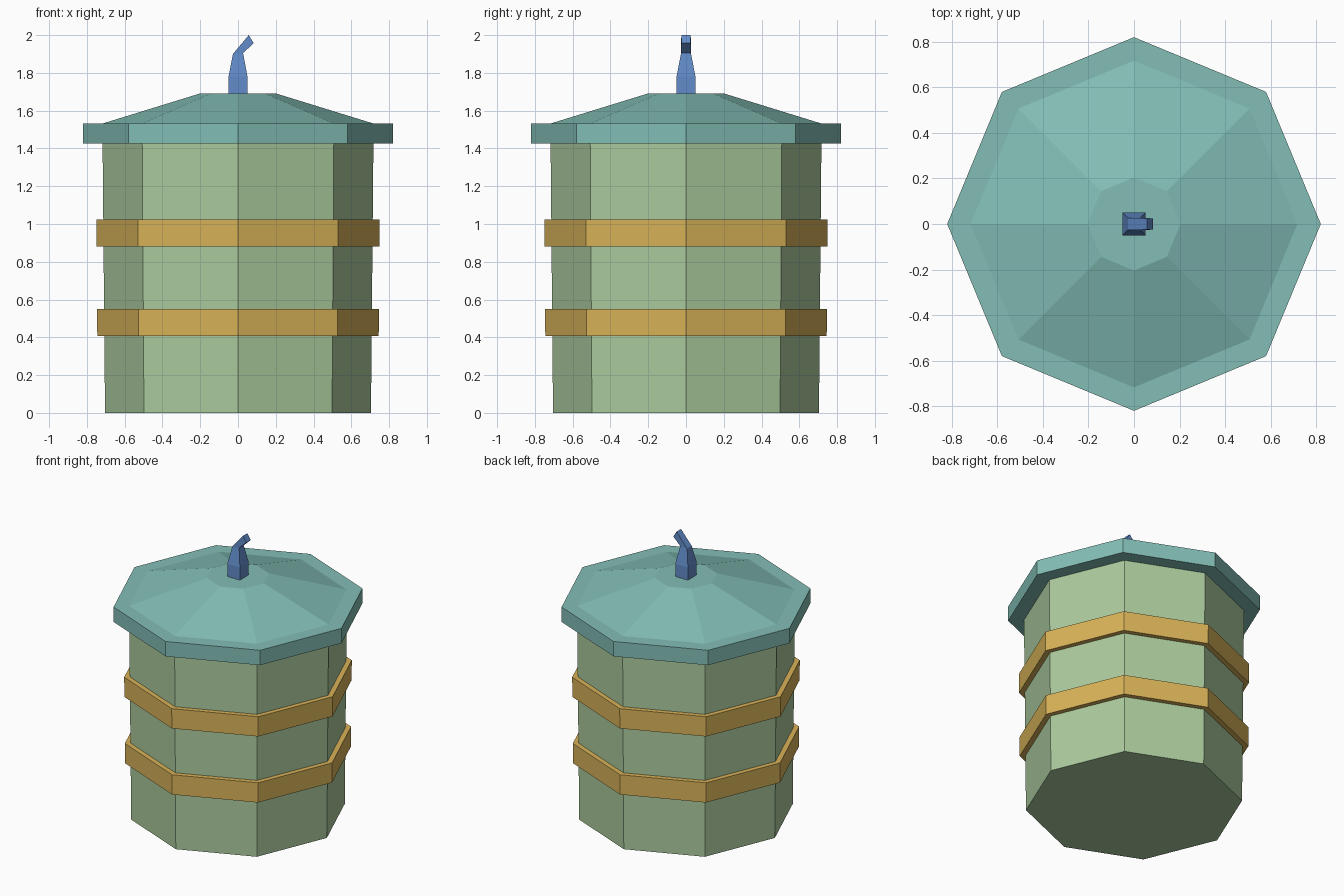
import bpy
import bmesh
import math

if "Cube" in bpy.data.objects:
    bpy.data.objects.remove(bpy.data.objects["Cube"])

SIDES = 8


def material(name, rgb):
    m = bpy.data.materials.new(name)
    lin = [((c / 255 + 0.055) / 1.055) ** 2.4 for c in rgb]
    m.diffuse_color = (*lin, 1.0)
    m.use_nodes = True
    m.node_tree.nodes["Principled BSDF"].inputs["Base Color"].default_value = m.diffuse_color
    return m


green = material("sage_green", (172, 203, 158))
gold = material("ochre_gold", (216, 178, 88))
teal = material("soft_teal", (131, 190, 182))
blue = material("dusty_blue", (97, 139, 200))


def loft(name, rings, mat):
    """Skin a closed solid through rings of points with equal counts."""
    bm = bmesh.new()
    loops = [[bm.verts.new(p) for p in ring] for ring in rings]
    n = len(loops[0])
    for a, b in zip(loops, loops[1:]):
        for i in range(n):
            j = (i + 1) % n
            bm.faces.new((a[i], a[j], b[j], b[i]))
    bm.faces.new(loops[0][::-1])
    bm.faces.new(loops[-1])
    bmesh.ops.recalc_face_normals(bm, faces=bm.faces)
    mesh = bpy.data.meshes.new(name)
    bm.to_mesh(mesh)
    bm.free()
    mesh.materials.append(mat)
    obj = bpy.data.objects.new(name, mesh)
    bpy.context.collection.objects.link(obj)
    return obj


def octagonal(name, profile, mat):
    """Eight-sided solid from (radius, height) pairs."""
    angles = [2 * math.pi * i / SIDES for i in range(SIDES)]
    return loft(name, [[(r * math.cos(a), r * math.sin(a), z) for a in angles]
                       for r, z in profile], mat)


# Slightly flaring body
octagonal("body", [(0.704, 0.0), (0.717, 1.43)], green)

# Two raised hoops
for label, z0, z1, r in (("lower_band", 0.407, 0.549, 0.745),
                         ("upper_band", 0.882, 1.024, 0.749)):
    octagonal(label, [(r, z0), (r + 0.001, z1)], gold)

# Lid: flat rim, then a low sloping roof with a flat top
octagonal("lid", [(0.82, 1.425), (0.82, 1.532), (0.717, 1.532),
                  (0.204, 1.69)], teal)

# Bent square handle: left and right edge of each section, half depth
sections = [((-0.05, 1.685), (0.05, 1.685), 0.05),
            ((-0.05, 1.78), (0.05, 1.78), 0.05),
            ((-0.027, 1.90), (0.027, 1.905), 0.026),
            ((0.057, 2.0), (0.083, 1.957), 0.025)]
loft("handle", [[(l[0], -d, l[1]), (r[0], -d, r[1]),
                 (r[0], d, r[1]), (l[0], d, l[1])]
                for l, r, d in sections], blue)
